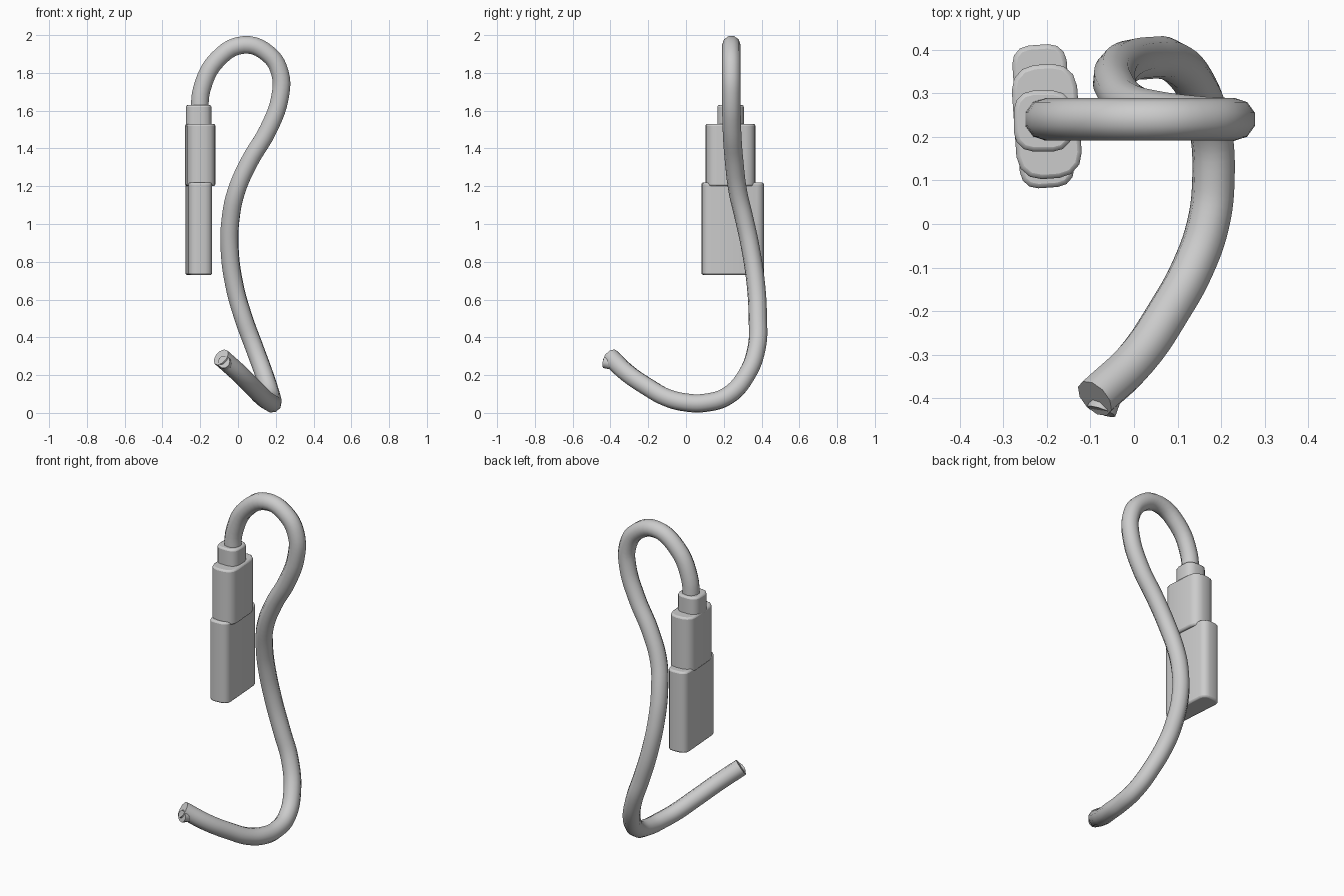
import bpy, bmesh, math

if "Cube" in bpy.data.objects:
    bpy.data.objects.remove(bpy.data.objects["Cube"])


def smooth(obj):
    bpy.ops.object.select_all(action='DESELECT')
    obj.select_set(True)
    bpy.context.view_layer.objects.active = obj
    bpy.ops.object.shade_smooth_by_angle(angle=math.radians(40))


def tube(name, points, radius):
    curve = bpy.data.curves.new(name, 'CURVE')
    curve.dimensions = '3D'
    curve.bevel_depth = radius
    curve.bevel_resolution = 3
    curve.resolution_u = 5
    curve.use_fill_caps = True
    spline = curve.splines.new('BEZIER')
    spline.bezier_points.add(len(points) - 1)
    for bp, co in zip(spline.bezier_points, points):
        bp.co = co
        bp.handle_left_type = bp.handle_right_type = 'AUTO'
    obj = bpy.data.objects.new(name, curve)
    bpy.context.collection.objects.link(obj)
    bpy.ops.object.select_all(action='DESELECT')
    obj.select_set(True)
    bpy.context.view_layer.objects.active = obj
    bpy.ops.object.convert(target='MESH')
    smooth(bpy.context.view_layer.objects.active)


def rounded_block(name, center, width, depth, z0, z1, radius, turn=0.0, rim=0.01):
    # upright block with rounded vertical corners and a fine rim
    bm = bmesh.new()
    bmesh.ops.create_cube(bm, size=1)
    bmesh.ops.scale(bm, vec=(width, depth, z1 - z0), verts=bm.verts)
    uprights = [e for e in bm.edges
                if abs(e.verts[0].co.z - e.verts[1].co.z) > 0.01]
    bmesh.ops.bevel(bm, geom=uprights, offset=radius, segments=3,
                    profile=0.5, affect='EDGES')
    mesh = bpy.data.meshes.new(name)
    bm.to_mesh(mesh)
    bm.free()
    obj = bpy.data.objects.new(name, mesh)
    obj.location = (center[0], center[1], (z0 + z1) / 2)
    obj.rotation_euler.z = math.radians(turn)
    bpy.context.collection.objects.link(obj)
    bevel = obj.modifiers.new("rim", 'BEVEL')
    bevel.width = rim
    bevel.segments = 2
    bevel.limit_method = 'ANGLE'
    bevel.angle_limit = math.radians(60)
    smooth(obj)


# Flat hanging plug: body, collar and strain relief
rounded_block("plug_body", (-0.208, 0.247), 0.125, 0.328, 0.73, 1.22, 0.04, 4)
rounded_block("plug_collar", (-0.20, 0.235), 0.15, 0.262, 1.20, 1.53, 0.055, 4)
rounded_block("strain_relief", (-0.208, 0.236), 0.135, 0.14, 1.51, 1.63, 0.045)

# Cable looping over the top and sweeping forward along the floor
tube("cable", [
    (-0.205, 0.24, 1.58), (-0.19, 0.24, 1.72), (-0.11, 0.24, 1.87),
    (0.03, 0.24, 1.948), (0.16, 0.24, 1.90), (0.222, 0.24, 1.80),
    (0.222, 0.24, 1.67), (0.16, 0.243, 1.50), (0.06, 0.255, 1.33),
    (-0.01, 0.275, 1.17), (-0.04, 0.31, 1.02), (-0.045, 0.34, 0.88),
    (-0.02, 0.37, 0.68), (0.03, 0.38, 0.50), (0.085, 0.375, 0.35),
    (0.14, 0.32, 0.20), (0.175, 0.22, 0.09), (0.182, 0.10, 0.053),
    (0.17, 0.0, 0.055), (0.135, -0.10, 0.08), (0.08, -0.20, 0.135),
    (0.005, -0.31, 0.21), (-0.09, -0.40, 0.295),
], 0.049)

# Bare tip at the loose end
tube("cable_tip", [(-0.05, -0.36, 0.255), (-0.075, -0.43, 0.27)], 0.034)
